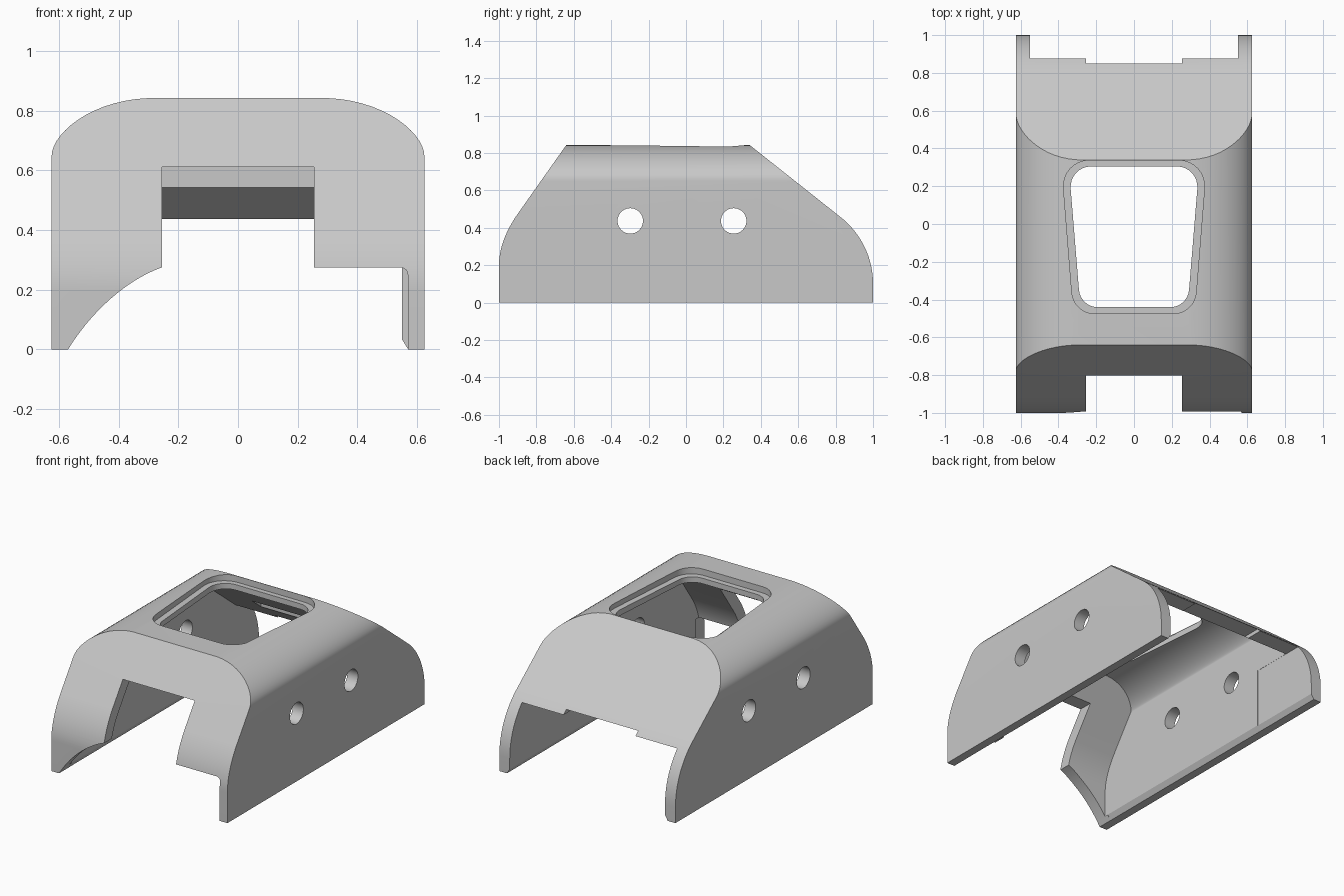
import bpy, bmesh, math
from mathutils import Vector

cube = bpy.data.objects.get("Cube")
if cube:
    bpy.data.objects.remove(cube, do_unlink=True)

WALL = 0.075
TOP = 0.843
SLOT = 0.255


def bezier(a, b, c, d, n=14):
    a, b, c, d = map(Vector, (a, b, c, d))
    ts = [i / n for i in range(n + 1)]
    return [a*(1-t)**3 + b*3*t*(1-t)**2 + c*3*t*t*(1-t) + d*t**3 for t in ts]


def offset(pts, dist):
    """Move an open polyline inward (to its left), with mitred corners."""
    out = []
    for i, p in enumerate(pts):
        dirs = []
        if i > 0:
            dirs.append((p - pts[i-1]).normalized())
        if i < len(pts) - 1:
            dirs.append((pts[i+1] - p).normalized())
        normals = [Vector((-d.y, d.x)) for d in dirs]
        m = sum(normals, Vector((0, 0))).normalized()
        out.append(p + m * dist / m.dot(normals[0]))
    return out


def rounded(corners, radii):
    """Closed outline with curved corners."""
    pts = [Vector(c) for c in corners]
    out = []
    for i, p in enumerate(pts):
        a = p + (pts[i-1] - p).normalized() * radii[i]
        b = p + (pts[(i+1) % len(pts)] - p).normalized() * radii[i]
        out += bezier(a, a.lerp(p, 0.55), b.lerp(p, 0.55), b, 8)
    return out


def prism(name, outline, axis, lo, hi):
    """Extrude a flat outline along an axis."""
    place = {"X": lambda p, d: (d, p[0], p[1]),
             "Y": lambda p, d: (p[0], d, p[1]),
             "Z": lambda p, d: (p[0], p[1], d)}[axis]
    bm = bmesh.new()
    ends = [[bm.verts.new(place(p, d)) for p in outline] for d in (lo, hi)]
    n = len(outline)
    for ring in ends:
        bm.faces.new(ring)
    for i in range(n):
        j = (i + 1) % n
        bm.faces.new((ends[0][i], ends[0][j], ends[1][j], ends[1][i]))
    bmesh.ops.recalc_face_normals(bm, faces=bm.faces[:])
    mesh = bpy.data.meshes.new(name)
    bm.to_mesh(mesh)
    bm.free()
    obj = bpy.data.objects.new(name, mesh)
    bpy.context.collection.objects.link(obj)
    return obj


def box(name, x, y, z):
    return prism(name, [(x[0], z[0]), (x[1], z[0]), (x[1], z[1]), (x[0], z[1])],
                 "Y", y[0], y[1])


def carve(target, cutter, operation="DIFFERENCE"):
    mod = target.modifiers.new("carve", "BOOLEAN")
    mod.operation = operation
    mod.solver = "EXACT"
    mod.object = cutter
    bpy.context.view_layer.objects.active = target
    bpy.ops.object.modifier_apply(modifier=mod.name)
    bpy.data.objects.remove(cutter, do_unlink=True)


def cross_section(base):
    side = [Vector((0.625, base))] + bezier((0.625, 0.65), (0.625, 0.72), (0.5, 0.835), (0.3, TOP))
    return side + [Vector((-p.x, p.y)) for p in reversed(side)]


def long_section(base):
    back = [Vector((1, base))] + bezier((1, 0.1), (1, 0.26), (0.92, 0.385), (0.823, 0.46))
    front = bezier((-0.91, 0.46), (-0.97, 0.37), (-1, 0.28), (-1, 0.2))
    return back + [Vector((0.34, TOP)), Vector((-0.64, TOP))] + front + [Vector((-1, base))]


# Outer body: cross section meets long section
cover = prism("cover_shell", cross_section(0), "Y", -1.2, 1.2)
carve(cover, prism("body_side", long_section(0), "X", -1, 1), "INTERSECT")

# Hollow inside
cavity = prism("cavity", offset(cross_section(-0.2), WALL), "Y", -1.2, 1.2)
carve(cavity, prism("cavity_side", offset(long_section(-0.2), WALL), "X", -1, 1), "INTERSECT")
carve(cover, cavity)

# Front slot, running on into a pocket behind the back slope
carve(cover, box("front_slot", (-SLOT, SLOT), (-1.2, 0.597), (-0.1, 0.612)))

# Front lower opening: arched on one side, stepped on the other
arch = bezier((-0.255, 0.275), (-0.37, 0.235), (-0.49, 0.13), (-0.57, 0))
corner = bezier((0.57, 0.245), (0.57, 0.265), (0.56, 0.275), (0.54, 0.275), 6)
opening = [Vector((-0.57, -0.1)), Vector((0.57, -0.1))] + corner + arch
carve(cover, prism("front_opening", opening, "Y", -1.2, -0.88))

# Open back with a raised middle notch
carve(cover, box("back_opening", (-0.551, 0.551), (0.5, 1.2), (-0.1, 0.412)))
carve(cover, box("back_notch", (-SLOT, SLOT), (0.55, 1.2), (-0.1, 0.437)))

# Chamfer along the inner lower edges of the walls
carve(cover, prism("wall_chamfer", [(-0.577, -0.01), (0.577, -0.01), (0.543, 0.045), (-0.543, 0.045)],
                   "Y", -0.9, 1.2))

# Top window with a recessed rim
rim = rounded([(0.385, 0.337), (-0.385, 0.337), (-0.32, -0.475), (0.32, -0.475)],
              (0.15, 0.15, 0.11, 0.11))
hole = rounded([(0.345, 0.305), (-0.345, 0.305), (-0.284, -0.44), (0.284, -0.44)],
               (0.12, 0.12, 0.09, 0.09))
carve(cover, prism("window_rim", rim, "Z", TOP - 0.04, 1.1))
carve(cover, prism("window_hole", hole, "Z", 0.6, 1.1))

# Round holes through both side walls
for y in (-0.298, 0.255):
    ring = [(y + 0.068 * math.cos(math.tau * i / 40), 0.437 + 0.068 * math.sin(math.tau * i / 40))
            for i in range(40)]
    carve(cover, prism("side_hole", ring, "X", -1, 1))

# Plain grey finish
grey = bpy.data.materials.new("plain_grey")
grey.use_nodes = True
colour = (0.58, 0.58, 0.58, 1)
grey.diffuse_color = colour
grey.node_tree.nodes["Principled BSDF"].inputs["Base Color"].default_value = colour
cover.data.materials.clear()
cover.data.materials.append(grey)
for face in cover.data.polygons:
    face.material_index = 0

bpy.ops.object.select_all(action="DESELECT")
cover.select_set(True)
bpy.context.view_layer.objects.active = cover
bpy.ops.object.shade_smooth_by_angle(angle=math.radians(25))
